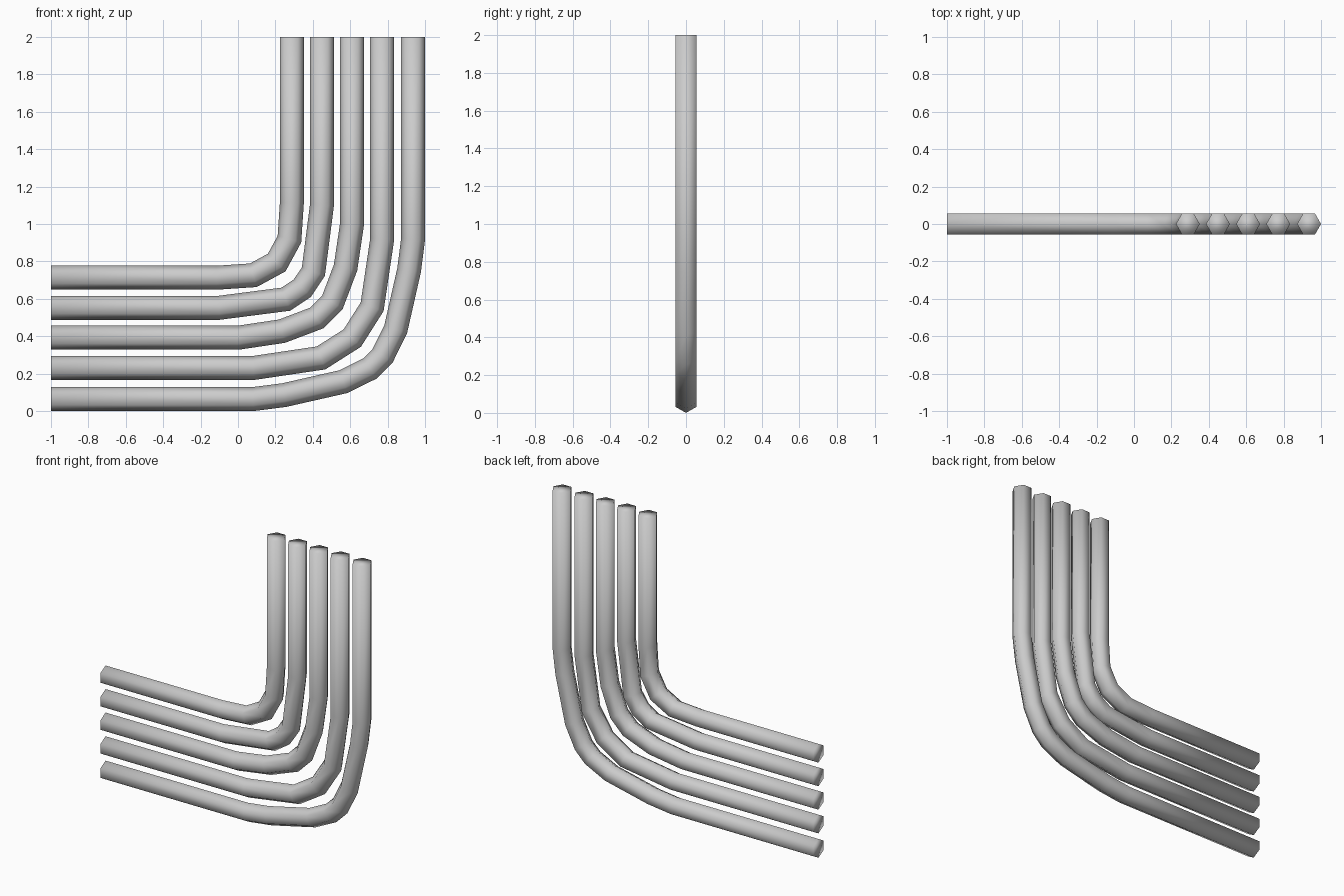
import bpy, bmesh, math
from mathutils import Vector

if "Cube" in bpy.data.objects:
    bpy.data.objects.remove(bpy.data.objects["Cube"])

R = 0.064          # hexagon circumradius
SIDES = 6

# Each pipe: corner (x, z) of its centre line and half of the bend, as
# (distance before corner, rise above it); the other half is mirrored.
PIPES = [
    ((0.936, 0.064), [(0.856, 0), (0.69, 0.021), (0.373, 0.093), (0.231, 0.163)], None),
    ((0.771, 0.230), [(0.69, 0), (0.327, 0.054)], 0.160),
    ((0.610, 0.392), [(0.61, 0), (0.375, 0.035), (0.19, 0.105)], None),
    ((0.449, 0.552), [(0.55, 0), (0.193, 0.046)], 0.105),
    ((0.288, 0.713), [(0.40, 0), (0.206, 0.013)], 0.081),
]


def centre_line(corner, half, middle):
    cx, cz = corner
    uv = list(half)
    if middle:
        uv.append((middle, middle))
    uv += [(v, u) for u, v in reversed(half)]
    pts = [Vector((cx - u, 0, cz + v)) for u, v in uv]
    return [Vector((-1, 0, cz))] + pts + [Vector((cx, 0, 2))]


def make_pipe(name, pts):
    bm = bmesh.new()
    rings = []
    for i, p in enumerate(pts):
        a = (p - pts[i - 1]).normalized() if i > 0 else None
        b = (pts[i + 1] - p).normalized() if i < len(pts) - 1 else None
        a, b = a or b, b or a
        t = (a + b).normalized()
        side = Vector((t.z, 0, -t.x)) / t.dot(a)      # mitred outward direction
        ring = []
        for k in range(SIDES):
            ang = 2 * math.pi * k / SIDES
            ring.append(bm.verts.new(p + side * R * math.cos(ang)
                                     + Vector((0, R * math.sin(ang), 0))))
        rings.append(ring)
    # tube walls
    for r0, r1 in zip(rings, rings[1:]):
        for k in range(SIDES):
            n = (k + 1) % SIDES
            bm.faces.new((r0[k], r0[n], r1[n], r1[k]))
    # end caps
    bm.faces.new(rings[0])
    bm.faces.new(rings[-1])
    bmesh.ops.recalc_face_normals(bm, faces=bm.faces)
    for f in bm.faces:
        f.smooth = True
    me = bpy.data.meshes.new(name)
    bm.to_mesh(me)
    bm.free()
    ob = bpy.data.objects.new(name, me)
    bpy.context.collection.objects.link(ob)


# Five nested bent pipes, outermost first
for i, spec in enumerate(PIPES):
    make_pipe(f"bent_pipe_{i + 1}", centre_line(*spec))
